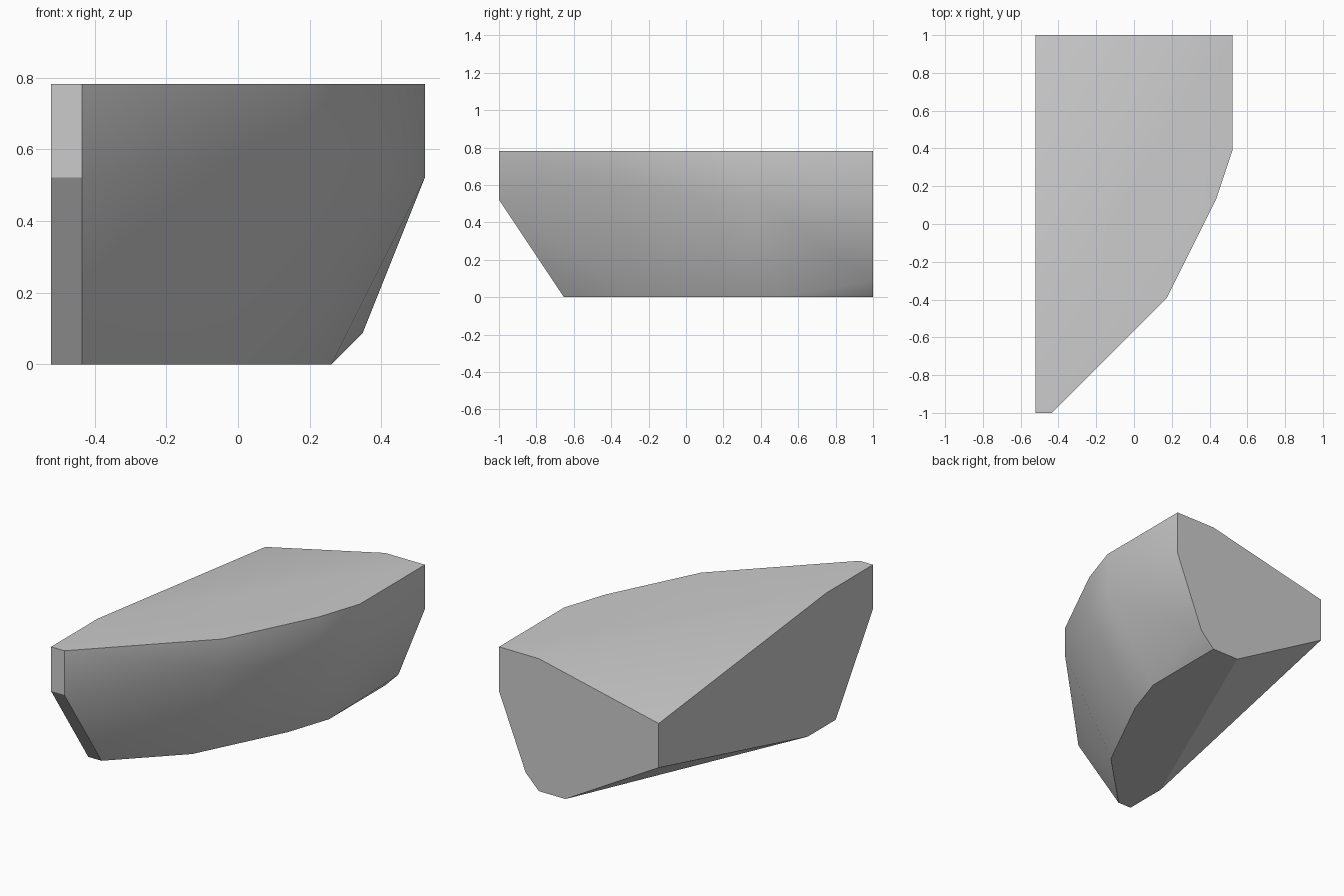
import bpy, bmesh, math

cube = bpy.data.objects.get("Cube")
if cube:
    bpy.data.objects.remove(cube, do_unlink=True)

G = 2 / 23  # modelling grid step


def material(name, value):
    mat = bpy.data.materials.new(name)
    mat.use_nodes = True
    colour = (value, value, value, 1)
    mat.diffuse_color = colour
    mat.node_tree.nodes["Principled BSDF"].inputs["Base Color"].default_value = colour
    return mat


# Corner points in grid steps: x from the middle, y back from the stern, z up
deck = [(-6, 23), (-5, 23), (2, 16), (5, 10), (6, 7), (6, 0), (3, 0), (-6, 18)]
shoulder = [(-6, 23, 6), (-5, 23, 6), (2, 16, 7), (5, 10, 6), (6, 7, 6), (6, 0, 6)]
keel = [(-6, 19), (-5, 19), (-1, 15), (2, 9), (3, 6), (3, 0), (1, 0), (-6, 16)]
chine = [(4, 0, 1)]
inner_corner = [(-6, 0, 7), (-6, 0, 4)]

points = [(x, y, 9) for x, y in deck] + shoulder + chine + inner_corner
points += [(x, y, 0) for x, y in keel]

# The half hull is the convex shell around its corners
bm = bmesh.new()
for x, y, z in points:
    bm.verts.new((x * G, 1 - y * G, z * G))
bmesh.ops.convex_hull(bm, input=bm.verts[:])
bmesh.ops.dissolve_limit(bm, angle_limit=math.radians(0.5),
                         verts=bm.verts[:], edges=bm.edges[:])
bmesh.ops.recalc_face_normals(bm, faces=bm.faces[:])

mesh = bpy.data.meshes.new("half_hull")
bm.to_mesh(mesh)
bm.free()
mesh.materials.append(material("plain grey", 0.6))
hull = bpy.data.objects.new("half_hull", mesh)
bpy.context.collection.objects.link(hull)

# Smooth curved side, crisp rims
bpy.ops.object.select_all(action="DESELECT")
hull.select_set(True)
bpy.context.view_layer.objects.active = hull
bpy.ops.object.shade_smooth_by_angle(angle=math.radians(30))
